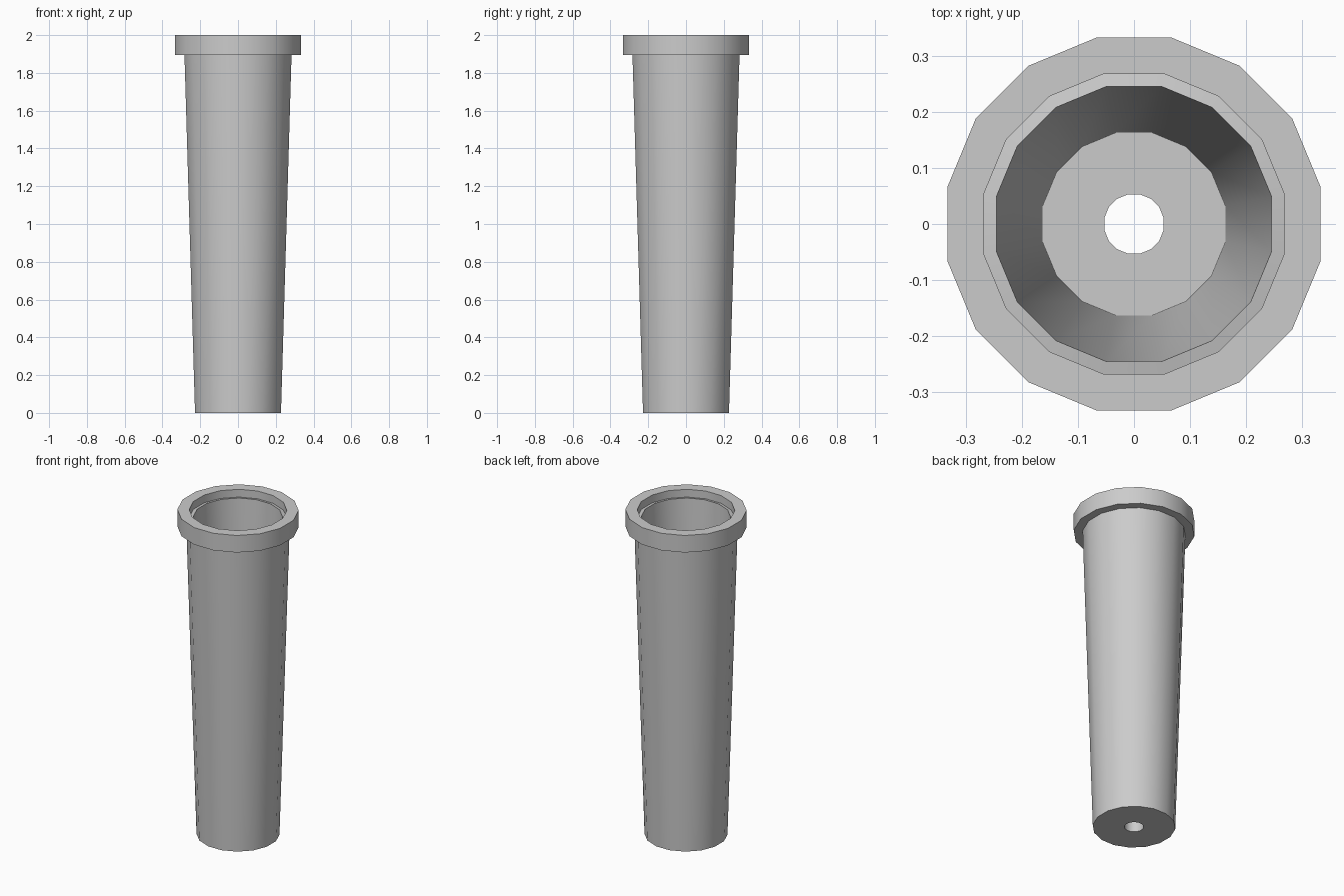
import bpy, bmesh, math

if "Cube" in bpy.data.objects:
    bpy.data.objects.remove(bpy.data.objects["Cube"])

SIDES = 16

# Closed cross-section (radius, height): hole, underside, body, collar, ledge, bore, floor
profile = [
    (0.054, 0.0), (0.232, 0.0), (0.289, 1.895),
    (0.339, 1.895), (0.339, 2.0), (0.273, 2.0),
    (0.273, 1.952), (0.250, 1.957), (0.166, 0.10), (0.054, 0.10),
]


def lathe(name, points, sides):
    """Spin a closed profile around z, with flats facing the axes."""
    bm = bmesh.new()
    rings = []
    for r, z in points:
        angles = [2 * math.pi * (i + 0.5) / sides for i in range(sides)]
        rings.append([bm.verts.new((r * math.cos(a), r * math.sin(a), z)) for a in angles])
    for k, ring in enumerate(rings):
        above = rings[(k + 1) % len(rings)]
        for i in range(sides):
            j = (i + 1) % sides
            bm.faces.new((ring[i], ring[j], above[j], above[i]))
    bmesh.ops.recalc_face_normals(bm, faces=bm.faces)
    mesh = bpy.data.meshes.new(name)
    bm.to_mesh(mesh)
    bm.free()
    obj = bpy.data.objects.new(name, mesh)
    bpy.context.collection.objects.link(obj)
    return obj


# Tall tapered pot with a collar and a drain hole
pot = lathe("tall_pot", profile, SIDES)
bpy.context.view_layer.objects.active = pot
pot.select_set(True)
bpy.ops.object.shade_smooth_by_angle(angle=math.radians(30))
